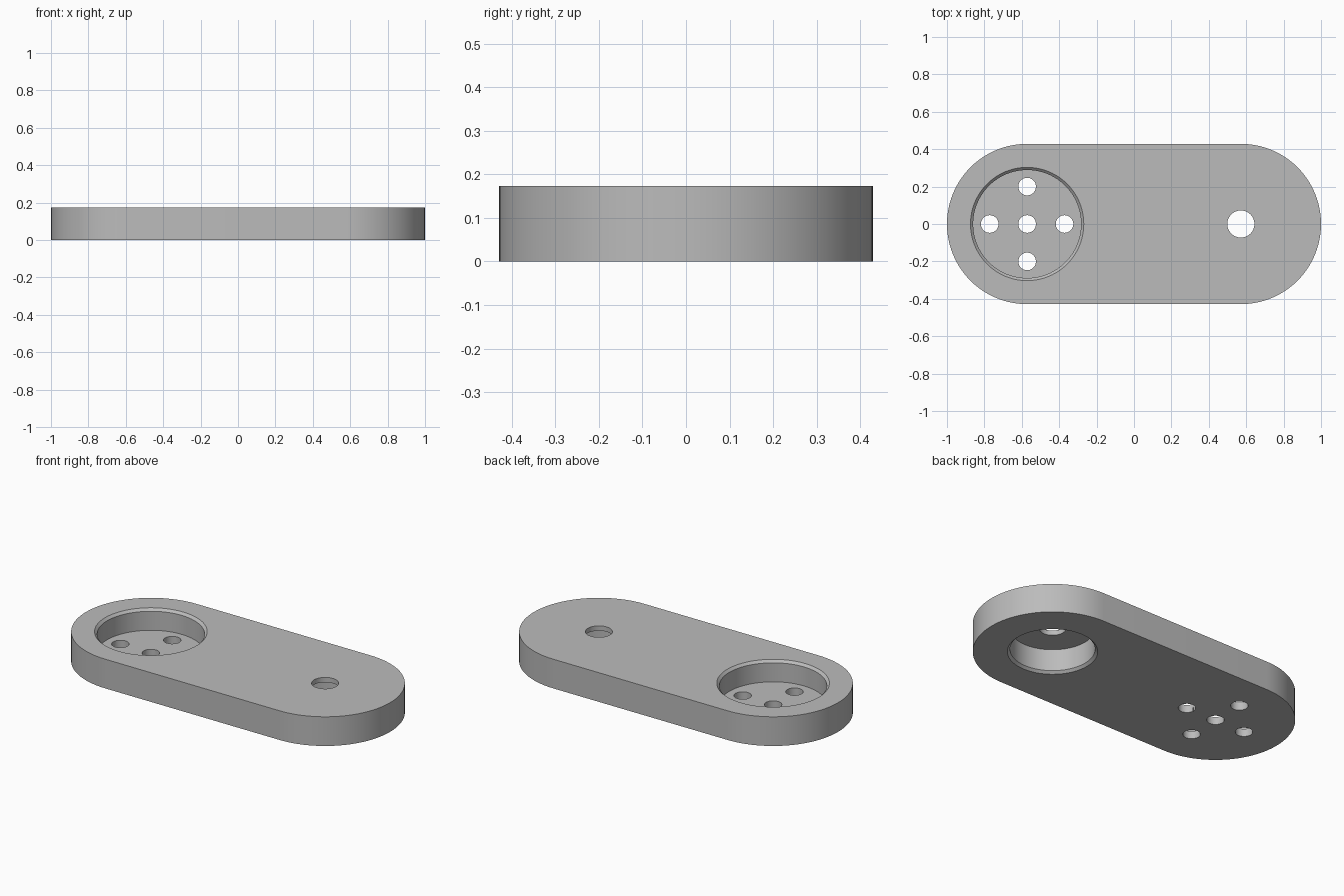
import bpy, bmesh, math

if "Cube" in bpy.data.objects:
    bpy.data.objects.remove(bpy.data.objects["Cube"])

HEIGHT = 0.173      # plate thickness
END_R = 0.4286      # radius of the rounded ends
END_X = 0.5714      # centre of each rounded end
CHAMFER = 0.0143
HOLE_R = 0.047      # screw holes
FLOOR = 0.046       # floor thickness of the upper pocket
SKIN = 0.029        # material left above the lower pocket

grey = bpy.data.materials.new("plain grey")
grey.diffuse_color = (0.5, 0.5, 0.5, 1)
grey.use_nodes = True
grey.node_tree.nodes["Principled BSDF"].inputs["Base Color"].default_value = grey.diffuse_color


def make_object(name, bm):
    bmesh.ops.recalc_face_normals(bm, faces=bm.faces)
    mesh = bpy.data.meshes.new(name)
    bm.to_mesh(mesh)
    bm.free()
    mesh.materials.append(grey)
    obj = bpy.data.objects.new(name, mesh)
    bpy.context.collection.objects.link(obj)
    return obj


def lathe(name, profile, x, y=0.0, n=64):
    """Closed solid turned from (radius, z) points about a vertical axis."""
    bm = bmesh.new()
    rings = [[bm.verts.new((x + r * math.cos(2 * math.pi * i / n),
                            y + r * math.sin(2 * math.pi * i / n), z))
              for i in range(n)] for r, z in profile]
    for a, b in zip(rings, rings[1:]):
        for i in range(n):
            j = (i + 1) % n
            bm.faces.new((a[i], a[j], b[j], b[i]))
    bm.faces.new(rings[0])
    bm.faces.new(rings[-1])
    return make_object(name, bm)


# Plate: rounded-end outline extruded upward
bm = bmesh.new()
outline = []
STEPS = 48
for side in (1, -1):
    for i in range(STEPS + 1):
        a = math.pi * (i / STEPS - 0.5)
        outline.append(bm.verts.new((side * (END_X + END_R * math.cos(a)),
                                     side * END_R * math.sin(a), 0)))
base = bm.faces.new(outline)
top = bmesh.ops.extrude_face_region(bm, geom=[base])
bmesh.ops.translate(bm, vec=(0, 0, HEIGHT),
                    verts=[v for v in top["geom"] if isinstance(v, bmesh.types.BMVert)])
plate = make_object("link_plate", bm)

# Upper pocket with chamfered rim and its centre screw hole
R = 0.2886
cutters = [lathe("upper_pocket_cutter", [
    (HOLE_R, -0.05), (HOLE_R, FLOOR), (R, FLOOR), (R, HEIGHT - CHAMFER),
    (R + CHAMFER, HEIGHT), (R + CHAMFER, HEIGHT + 0.05)], -END_X, n=96)]

# Lower pocket with chamfered rim and the shaft hole through its roof
R = 0.2286
cutters.append(lathe("lower_pocket_cutter", [
    (R + CHAMFER, -0.05), (R + CHAMFER, 0), (R, CHAMFER), (R, HEIGHT - SKIN),
    (0.0725, HEIGHT - SKIN), (0.0725, HEIGHT + 0.05)], END_X, n=96))

# Four screw holes around the centre one
for dx, dy in ((0.2, 0), (-0.2, 0), (0, 0.2), (0, -0.2)):
    cutters.append(lathe("screw_hole_cutter", [(HOLE_R, -0.05), (HOLE_R, 0.1)],
                         -END_X + dx, dy, 48))

# Cut the plate, then discard the cutters
bpy.context.view_layer.objects.active = plate
plate.select_set(True)
for cutter in cutters:
    cutter.hide_render = True
    mod = plate.modifiers.new("cut", 'BOOLEAN')
    mod.operation = 'DIFFERENCE'
    mod.solver = 'EXACT'
    mod.object = cutter
    bpy.ops.object.modifier_apply(modifier=mod.name)
for cutter in cutters:
    bpy.data.objects.remove(cutter)

bpy.ops.object.shade_smooth_by_angle(angle=math.radians(30))
